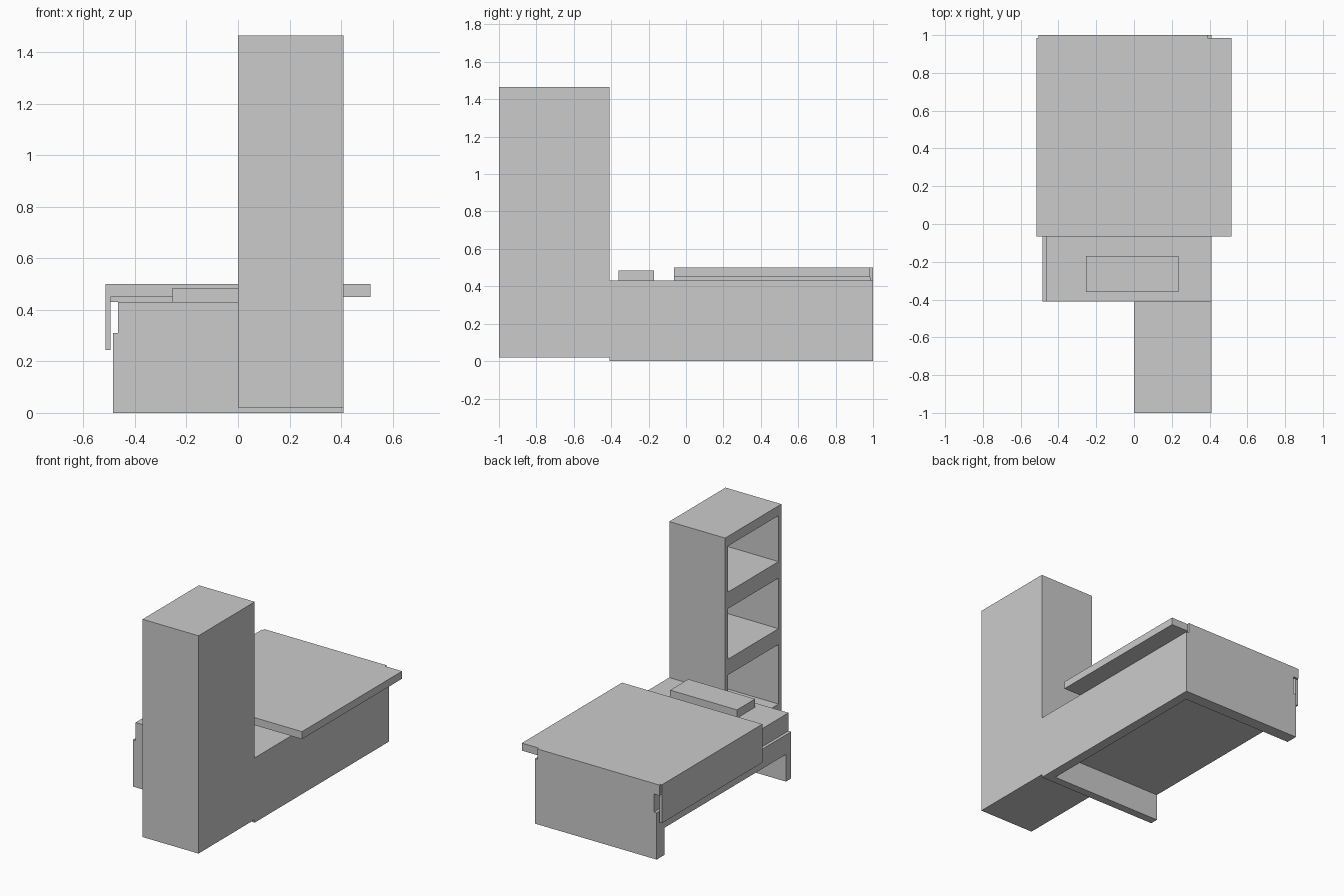
import bpy

cube = bpy.data.objects.get("Cube")
if cube:
    bpy.data.objects.remove(cube, do_unlink=True)

mat = bpy.data.materials.new("plain_grey")
mat.use_nodes = True
GREY = (0.6, 0.6, 0.6, 1)
mat.diffuse_color = GREY
mat.node_tree.nodes["Principled BSDF"].inputs["Base Color"].default_value = GREY


def box(name, x, y, z):
    """Box spanning the given (low, high) range on each axis."""
    bpy.ops.mesh.primitive_cube_add(size=1)
    ob = bpy.context.object
    ob.name = name
    spans = (x, y, z)
    ob.location = [(a + b) / 2 for a, b in spans]
    ob.scale = [b - a for a, b in spans]
    bpy.ops.object.transform_apply(location=True, rotation=False, scale=True)
    ob.data.materials.append(mat)
    return ob


LEFT, RIGHT = -0.485, 0.41      # bed base extents in x
HEAD, FOOT = -0.41, 1.0         # bed extents in y
DECK, BASE_TOP, BED_TOP = 0.18, 0.31, 0.43

# Bed base: deck on three panels, open along one long side
box("bed_deck", (LEFT, RIGHT), (HEAD, FOOT), (DECK, BASE_TOP))
box("head_panel", (LEFT, RIGHT), (HEAD, HEAD + 0.055), (0, DECK))
box("foot_panel", (LEFT, RIGHT), (FOOT - 0.08, FOOT), (0, DECK))
box("side_panel", (RIGHT - 0.065, RIGHT), (HEAD + 0.055, FOOT - 0.08), (0, DECK))

# Bedding
box("mattress", (-0.465, RIGHT), (HEAD, FOOT), (BASE_TOP, BED_TOP))
box("pillow", (-0.255, 0.235), (-0.36, -0.17), (BED_TOP, 0.485))
box("blanket_top", (-0.515, 0.515), (-0.065, 0.985), (0.45, 0.5))
box("blanket_side_drop", (-0.515, -0.495), (-0.065, 0.985), (0.245, 0.45))
box("blanket_foot_edge", (-0.505, 0.39), (0.985, FOOT), (BED_TOP, 0.5))

# Tall shelf tower, open towards the bed's open side
T_FRONT, T_BOTTOM, T_TOP = -1.0, 0.02, 1.465
BACK_X = 0.38
box("tower_back", (BACK_X, RIGHT), (T_FRONT, HEAD), (T_BOTTOM, T_TOP))
box("tower_front_wall", (0, BACK_X), (T_FRONT, T_FRONT + 0.03), (T_BOTTOM, T_TOP))
box("tower_rear_wall", (0, BACK_X), (HEAD - 0.03, HEAD), (T_BOTTOM, T_TOP))
boards = [(T_BOTTOM, 0.15), (0.545, 0.65), (0.985, 1.095), (1.4, T_TOP)]
for i, span in enumerate(boards):
    box(f"tower_board_{i + 1}", (0, BACK_X), (T_FRONT + 0.03, HEAD - 0.03), span)
